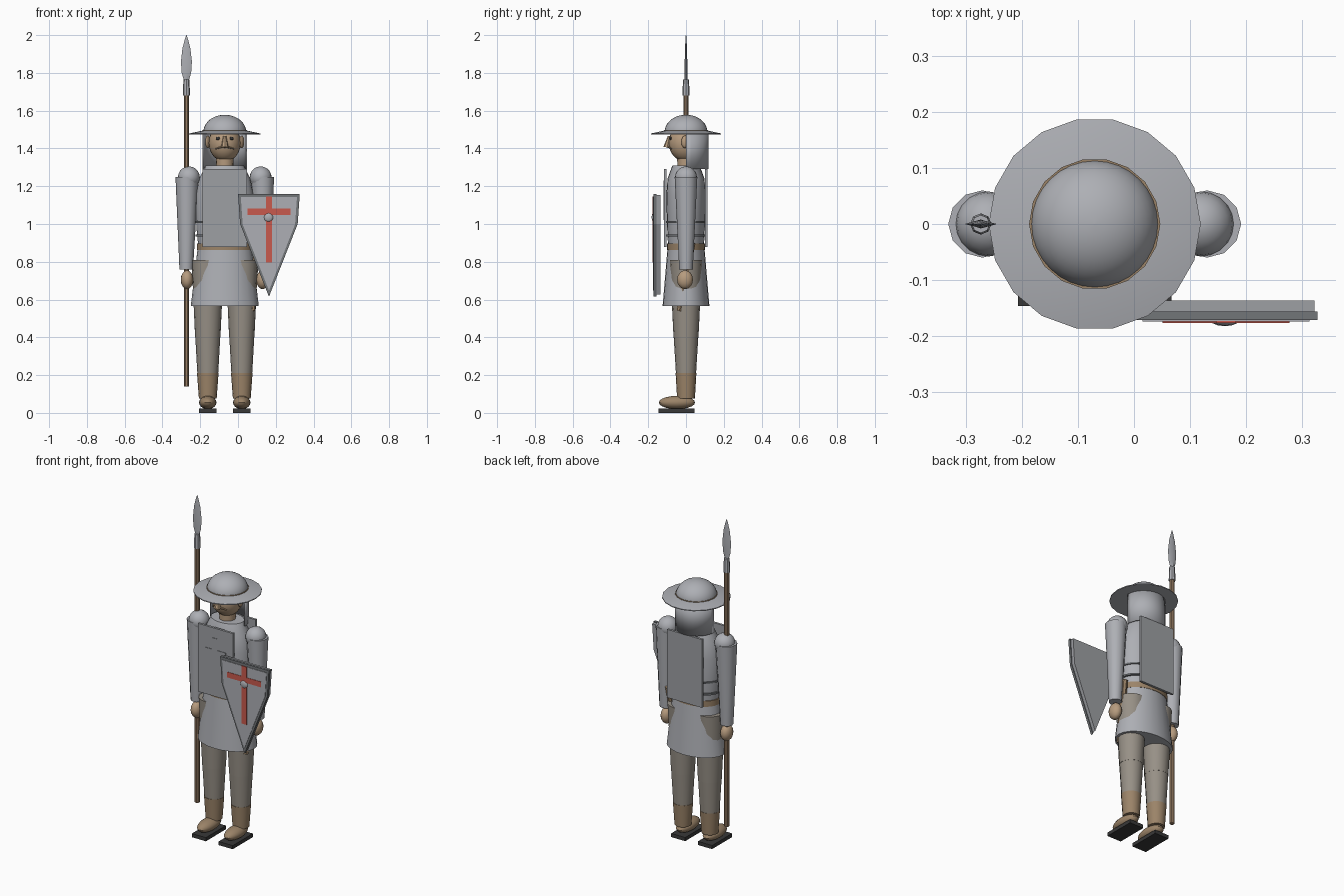
import bpy, bmesh, math
from mathutils import Vector

if "Cube" in bpy.data.objects:
    bpy.data.objects.remove(bpy.data.objects["Cube"])

CX = -0.07  # centre line of the figure


def material(name, rgb):
    m = bpy.data.materials.new(name)
    m.use_nodes = True
    m.diffuse_color = (*rgb, 1)
    m.node_tree.nodes["Principled BSDF"].inputs["Base Color"].default_value = (*rgb, 1)
    return m


steel = material("light steel", (0.42, 0.43, 0.46))
plate = material("plate grey", (0.34, 0.35, 0.37))
dark = material("dark steel", (0.17, 0.18, 0.19))
cloth = material("trouser grey", (0.31, 0.28, 0.24))
leather = material("boot leather", (0.33, 0.23, 0.14))
skin = material("skin", (0.47, 0.33, 0.21))
wood = material("shaft wood", (0.32, 0.21, 0.13))
red = material("red", (0.58, 0.1, 0.075))
sole = material("black sole", (0.04, 0.04, 0.04))


def finish(name, bm, mat, smooth=True):
    bmesh.ops.recalc_face_normals(bm, faces=bm.faces)
    me = bpy.data.meshes.new(name)
    bm.to_mesh(me)
    bm.free()
    me.materials.append(mat)
    ob = bpy.data.objects.new(name, me)
    bpy.context.collection.objects.link(ob)
    if smooth:
        bpy.ops.object.select_all(action='DESELECT')
        ob.select_set(True)
        bpy.context.view_layer.objects.active = ob
        bpy.ops.object.shade_smooth_by_angle(angle=math.radians(35))
    return ob


def loft(name, mat, rings, x=CX, y=0, n=16, arc=(0, 360), caps=True):
    """Stack of elliptical rings (z, rx, ry, optional x shift)."""
    bm = bmesh.new()
    full = arc[1] - arc[0] == 360
    count = n if full else n + 1
    loops = []
    for z, rx, ry, *dx in rings:
        loop = []
        for i in range(count):
            a = math.radians(arc[0] + (arc[1] - arc[0]) * i / n)
            loop.append(bm.verts.new((x + sum(dx) + rx * math.cos(a), y + ry * math.sin(a), z)))
        loops.append(loop)
    for a, b in zip(loops, loops[1:]):
        for i in range(n):
            j = (i + 1) % count
            bm.faces.new((a[i], a[j], b[j], b[i]))
    if caps and full:
        bm.faces.new(loops[0])
        bm.faces.new(loops[-1])
    return finish(name, bm, mat)


def box(name, mat, x0, x1, y0, y1, z0, z1):
    bm = bmesh.new()
    bmesh.ops.create_cube(bm, size=1)
    for v in bm.verts:
        v.co = ((x0 + x1) / 2 + v.co.x * (x1 - x0), (y0 + y1) / 2 + v.co.y * (y1 - y0),
                (z0 + z1) / 2 + v.co.z * (z1 - z0))
    return finish(name, bm, mat, False)


def ball(name, mat, c, r, n=20):
    bm = bmesh.new()
    bmesh.ops.create_uvsphere(bm, u_segments=n, v_segments=n // 2, radius=1)
    for v in bm.verts:
        v.co = [c[i] + v.co[i] * r[i] for i in range(3)]
    return finish(name, bm, mat)


def rod(name, mat, a, b, r0, r1, n=8):
    a, b = Vector(a), Vector(b)
    bm = bmesh.new()
    bmesh.ops.create_cone(bm, cap_ends=True, segments=n, radius1=r0, radius2=r1, depth=(b - a).length)
    q = Vector((0, 0, 1)).rotation_difference(b - a)
    for v in bm.verts:
        v.co = q @ v.co + (a + b) / 2
    return finish(name, bm, mat)


def slab(name, mat, pts, y0, y1):
    """Front-facing outline (x, z) given thickness along y."""
    bm = bmesh.new()
    f = bm.faces.new([bm.verts.new((x, y0, z)) for x, z in pts])
    ext = bmesh.ops.extrude_face_region(bm, geom=[f])
    for v in ext["geom"]:
        if isinstance(v, bmesh.types.BMVert):
            v.co.y = y1
    return finish(name, bm, mat, False)


# Legs, boots, arms and hands on both sides
for side, s in (("right", -1), ("left", 1)):
    lx, ax = CX + s * 0.09, CX + s * 0.2
    loft(side + "_thigh", cloth, [(0.4, 0.067, 0.066), (0.81, 0.086, 0.086)], lx)
    loft(side + "_shin", cloth, [(0.205, 0.055, 0.053), (0.4, 0.066, 0.065)], lx)
    loft(side + "_boot_shaft", leather, [(0.075, 0.047, 0.047), (0.21, 0.057, 0.055)], lx)
    ball(side + "_foot", leather, (lx, -0.048, 0.055), (0.046, 0.096, 0.035))
    box(side + "_sole", sole, lx - 0.047, lx + 0.047, -0.146, 0.046, 0, 0.022)
    loft(side + "_sleeve", steel,
         [(0.76, 0.036, 0.036, s * 0.004), (1.25, 0.061, 0.06)], ax, n=12)
    ball(side + "_shoulder", steel, (CX + s * 0.19, 0, 1.247), (0.058, 0.058, 0.058))
    ball(side + "_hand", skin, (ax, -0.005, 0.705), (0.033, 0.042, 0.05), 16)

# Torso, skirt and belt
loft("torso", steel, [(0.86, 0.138, 0.094), (0.98, 0.15, 0.1), (1.15, 0.155, 0.104),
                      (1.24, 0.135, 0.098), (1.31, 0.1, 0.072)], n=24)
loft("skirt", steel, [(0.565, 0.18, 0.124), (0.87, 0.144, 0.098)], n=24)
loft("belt", leather, [(0.862, 0.147, 0.101), (0.897, 0.147, 0.101)], n=24)
for i, z in enumerate((0.94, 1.01)):
    loft(f"plate_strap_{i}", dark, [(z - 0.005, 0.156, 0.11), (z + 0.005, 0.156, 0.11)], n=24)

# Chest and back plates, with a raised cross in front
for name, y in (("chest_plate", -0.11), ("back_plate", 0.108)):
    box(name, plate, CX - 0.117, CX + 0.117, y - 0.007, y + 0.007, 0.877, 1.29)
box("chest_cross_upright", plate, CX - 0.016, CX + 0.016, -0.12, -0.116, 1.02, 1.23)
box("chest_cross_bar", plate, CX - 0.07, CX + 0.07, -0.12, -0.116, 1.13, 1.16)

# Head and face
loft("neck", skin, [(1.29, 0.045, 0.045), (1.38, 0.048, 0.048)])
ball("head", skin, (CX, 0, 1.43), (0.085, 0.092, 0.1), 24)
rod("nose", skin, (CX, -0.1, 1.405), (CX, -0.088, 1.465), 0.02, 0.008)
for side, s in (("right", -1), ("left", 1)):
    ball(side + "_eye", sole, (CX + s * 0.036, -0.081, 1.453), (0.011, 0.008, 0.009), 12)
    ball(side + "_ear", skin, (CX + s * 0.09, -0.005, 1.435), (0.013, 0.02, 0.034), 12)
    rod(side + "_moustache", leather, (CX, -0.096, 1.412), (CX + s * 0.048, -0.077, 1.398), 0.008, 0.003)

# Mail curtain hanging behind the head
curtain = loft("neck_curtain", steel, [(1.29, 0.114, 0.114), (1.49, 0.114, 0.114)], n=14, arc=(0, 180))
mod = curtain.modifiers.new("thickness", 'SOLIDIFY')
mod.thickness = 0.008
mod.offset = 0

# Broad-brimmed helmet
loft("helmet_brim", steel, [(1.474, 0.189, 0.189), (1.479, 0.189, 0.189), (1.496, 0.11, 0.11)], n=18)
loft("helmet_band", leather, [(1.486, 0.117, 0.117), (1.498, 0.117, 0.117)], n=18)
loft("helmet_dome", steel, [(1.487 + 0.091 * math.sin(t * math.pi / 20),
                             0.113 * math.cos(t * math.pi / 20) + 0.0005,
                             0.113 * math.cos(t * math.pi / 20) + 0.0005) for t in range(11)], n=32)

# Spear
SX = -0.273
loft("spear_shaft", wood, [(0.14, 0.014, 0.014), (1.7, 0.014, 0.014)], SX, n=10)
loft("spear_socket", steel, [(1.68, 0.019, 0.019), (1.765, 0.016, 0.016)], SX, n=8)
loft("spear_blade", steel, [(1.76, 0.013, 0.007), (1.8, 0.025, 0.008), (1.86, 0.029, 0.007),
                            (1.93, 0.021, 0.005), (1.98, 0.008, 0.003), (2.0, 0.001, 0.001)], SX, n=4)

# Scabbard at the left hip
rod("scabbard", leather, (0.075, -0.035, 0.54), (0.095, 0.03, 0.9), 0.016, 0.02)

# Shield with a darker rim, inset face, red cross and boss
BX, BZ = 0.164, 0.98
outline = [(0.0, 1.16), (0.327, 1.16), (0.316, 1.0), (0.164, 0.615), (0.011, 1.0)]


def scaled(k):
    return [(BX + (x - BX) * k, BZ + (z - BZ) * k) for x, z in outline]


slab("shield_board", plate, scaled(0.97), -0.136, -0.158)
slab("shield_rim", dark, outline, -0.156, -0.171)
slab("shield_face", steel, scaled(0.91), -0.17, -0.1735)
box("shield_cross_upright", red, BX - 0.017, BX + 0.017, -0.1765, -0.173, 0.795, 1.145)
box("shield_cross_bar", red, BX - 0.113, BX + 0.113, -0.176, -0.173, 1.048, 1.081)
ball("shield_boss", steel, (BX - 0.002, -0.172, 1.035), (0.025, 0.01, 0.025), 12)
